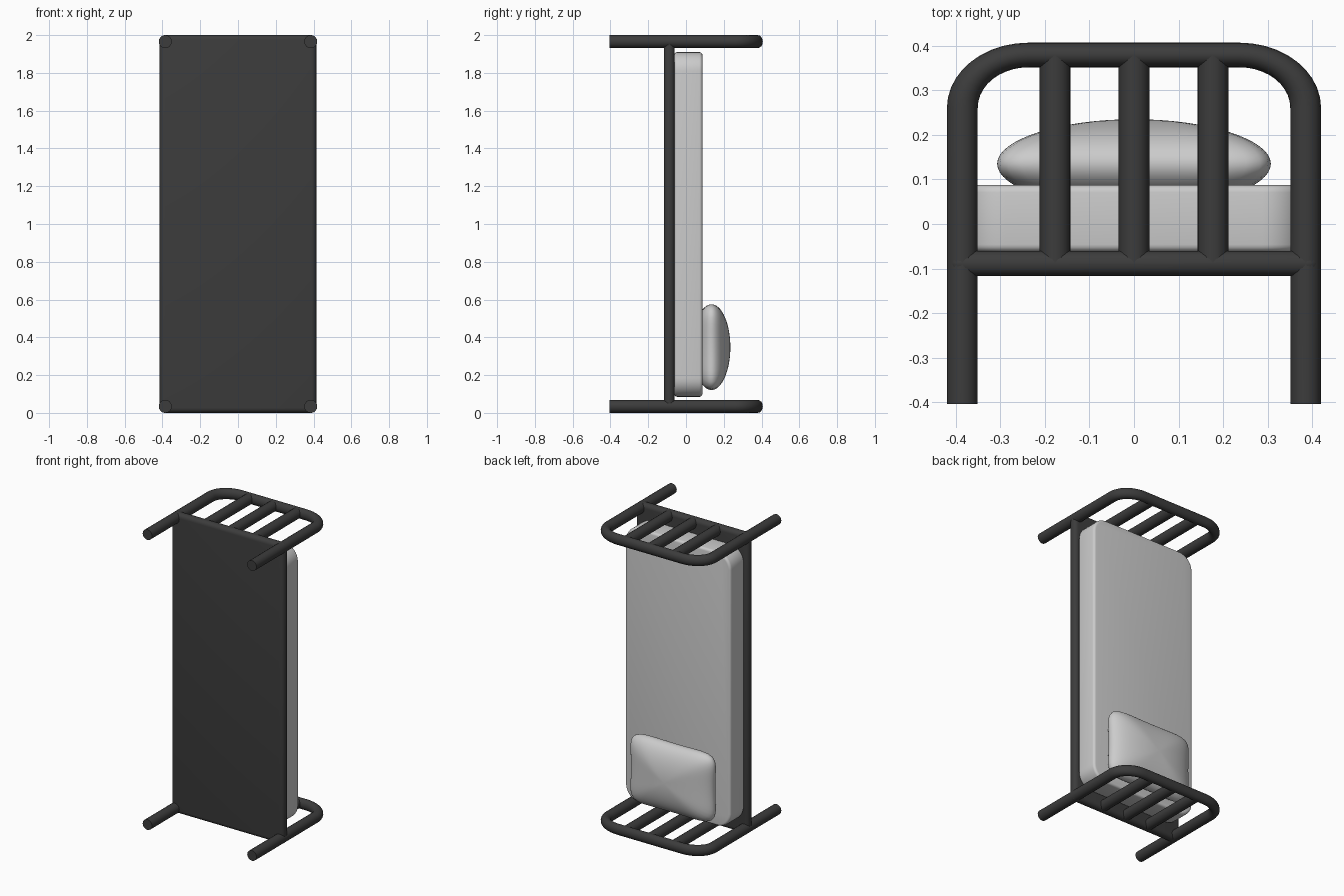
import bpy, bmesh
from math import sin, cos, pi

if "Cube" in bpy.data.objects:
    bpy.data.objects.remove(bpy.data.objects["Cube"])

SQUASH = 0.8      # tube frame is slightly flattened along y
R = 0.0345        # tube radius
ZS = (R, 2 - R)   # the two bed ends


def material(name, v):
    m = bpy.data.materials.new(name)
    m.diffuse_color = (v, v, v, 1)
    m.use_nodes = True
    m.node_tree.nodes["Principled BSDF"].inputs["Base Color"].default_value = m.diffuse_color
    return m


dark = material("dark_metal", 0.045)


def activate(ob):
    bpy.ops.object.select_all(action='DESELECT')
    ob.select_set(True)
    bpy.context.view_layer.objects.active = ob


def add_mesh(name, bm, mat=None, angle=0.7):
    me = bpy.data.meshes.new(name)
    bmesh.ops.recalc_face_normals(bm, faces=bm.faces)
    bm.to_mesh(me)
    bm.free()
    ob = bpy.data.objects.new(name, me)
    bpy.context.collection.objects.link(ob)
    if mat:
        me.materials.append(mat)
    activate(ob)
    bpy.ops.object.shade_smooth_by_angle(angle=angle)
    return ob


def tube(name, pts, z):
    cu = bpy.data.curves.new(name, 'CURVE')
    cu.dimensions = '3D'
    cu.bevel_depth = R
    cu.bevel_resolution = 6
    cu.use_fill_caps = True
    sp = cu.splines.new('POLY')
    sp.points.add(len(pts) - 1)
    for p, (x, y) in zip(sp.points, pts):
        p.co = (x, y / SQUASH, 0, 1)
    ob = bpy.data.objects.new(name, cu)
    bpy.context.collection.objects.link(ob)
    ob.location.z = z
    ob.scale.y = SQUASH
    cu.materials.append(dark)
    activate(ob)
    bpy.ops.object.convert(target='MESH')
    bpy.ops.object.transform_apply(location=False, rotation=False, scale=True)
    bpy.ops.object.shade_smooth_by_angle(angle=0.7)


def box(lo, hi):
    bm = bmesh.new()
    bmesh.ops.create_cube(bm, size=1)
    for v in bm.verts:
        v.co = [(a + b) / 2 + c * (b - a) for a, b, c in zip(lo, hi, v.co)]
    return bm


def bevel(bm, edges, width, segs):
    bmesh.ops.bevel(bm, geom=edges, offset=width, segments=segs,
                    profile=0.5, affect='EDGES')


# Bed ends: bent hoop that forms both legs, plus three bars
LEG_X, TOP, BEND = 0.385, 0.379, 0.148
arc = [(LEG_X - BEND + BEND * cos(a), TOP + SQUASH * BEND * (sin(a) - 1))
       for a in (i * pi / 20 for i in range(11))]
half = [(LEG_X, -0.404)] + arc
hoop = half + [(-x, y) for x, y in reversed(half)]
for end, z in zip(("head", "foot"), ZS):
    tube(end + "_hoop", hoop, z)
    for i, x in enumerate((-0.177, 0, 0.177)):
        tube(f"{end}_bar_{i + 1}", [(x, -0.09), (x, TOP)], z)

# Solid base with rounded rails around its rim
bm = box((-0.415, -0.117, 0), (0.415, -0.06, 2))
bevel(bm, bm.edges[:], 0.027, 5)
add_mesh("bed_base", bm, dark)

# Mattress: rounded corners in plan, soft edges
bm = box((-0.388, -0.062, 0.085), (0.388, 0.087, 1.91))
corner = [e for e in bm.edges
          if abs(e.verts[0].co.y - e.verts[1].co.y) > 0.1]
bevel(bm, corner, 0.1, 8)
rim = [e for e in bm.edges
       if abs(e.verts[0].co.y - e.verts[1].co.y) < 0.01]
bevel(bm, rim, 0.016, 4)
add_mesh("mattress", bm)

# Pillow: sphere pushed into a pinched rounded rectangle
bm = bmesh.new()
bmesh.ops.create_uvsphere(bm, u_segments=64, v_segments=32, radius=1)
N = 6
for v in bm.verts:
    x, y, h = v.co
    r = (x * x + y * y) ** 0.5
    if r > 1e-5:
        f = r / (abs(x) ** N + abs(y) ** N) ** (1 / N)
        x, y = x * f, y * f
    px = 0.317 * x * (0.955 + 0.06 * y * y)
    pz = 0.233 * y * (0.965 + 0.05 * x * x)
    v.co = (px, 0.135 + 0.1 * h, 0.348 + pz)
add_mesh("pillow", bm, angle=1.5)
